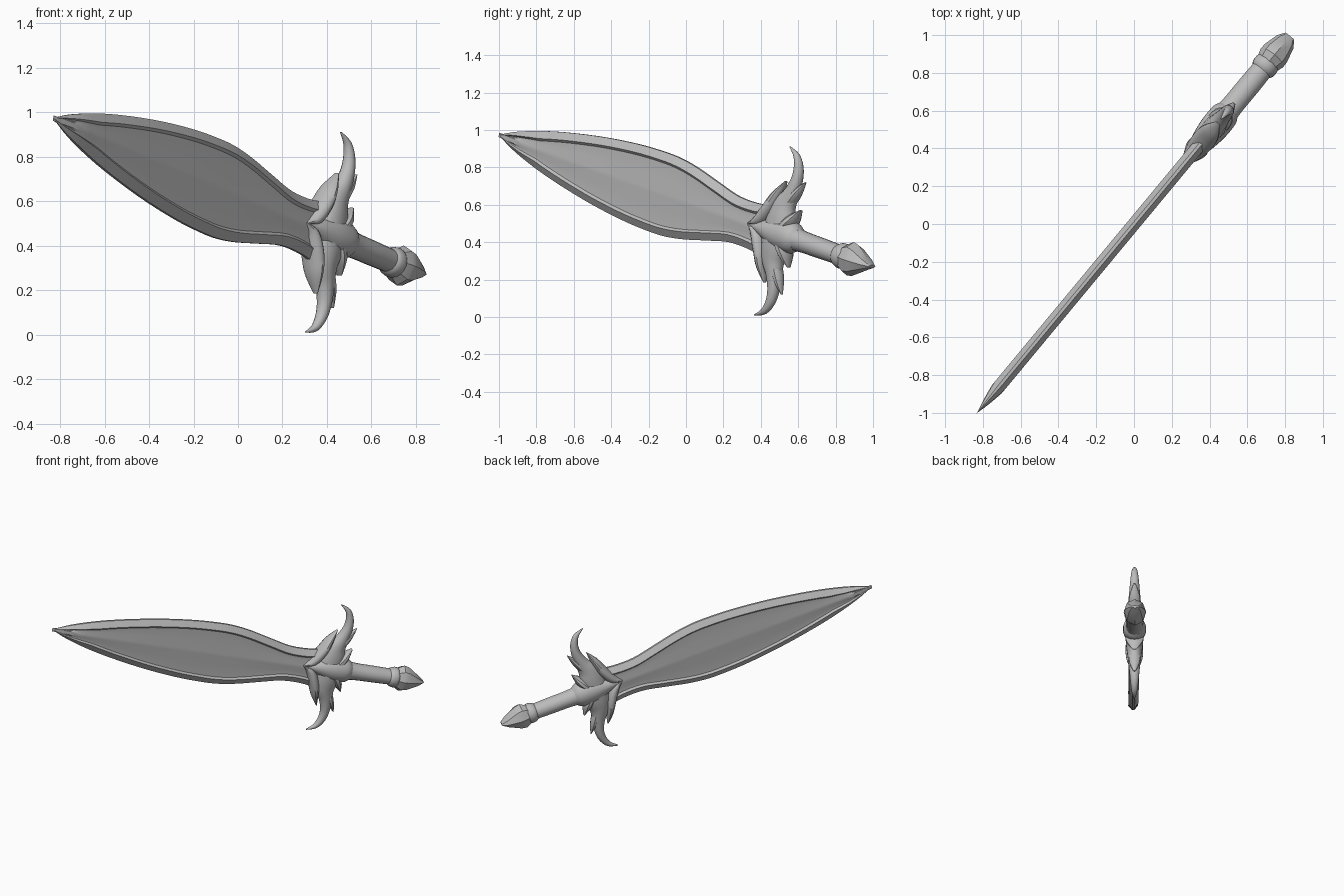
import bpy, bmesh, math
from mathutils import Matrix, Vector

cube = bpy.data.objects.get("Cube")
if cube:
    bpy.data.objects.remove(cube, do_unlink=True)

steel = bpy.data.materials.new("grey_steel")
steel.use_nodes = True
GREY = (0.5, 0.5, 0.5, 1)
steel.diffuse_color = GREY
steel.node_tree.nodes["Principled BSDF"].inputs["Base Color"].default_value = GREY

# Sword frame: u runs from point to pommel, v along the guard, w through the thickness
PLACE = (Matrix.Translation((0, 0, 0.626))
         @ Matrix.Rotation(math.radians(50.3), 4, 'Z')
         @ Matrix.Rotation(math.radians(90), 4, 'X')
         @ Matrix.Rotation(math.radians(-15.4), 4, 'Z'))


def smooth_rows(rows, steps):
    """Resample rows of numbers with a Catmull-Rom spline."""
    pts = [Vector(r) for r in rows]
    out = []
    for i in range(len(pts) - 1):
        a, b, c, d = pts[max(i - 1, 0)], pts[i], pts[i + 1], pts[min(i + 2, len(pts) - 1)]
        for s in range(steps):
            t = s / steps
            out.append(b + (c - a) * (t / 2) + (a * 2 - b * 5 + c * 4 - d) * (t * t / 2)
                       + (b * 3 - a - c * 3 + d) * (t ** 3 / 2))
    return out + [pts[-1]]


def skin(name, rings, angle=40):
    """Join rings of points into a closed, placed object."""
    bm = bmesh.new()
    loops = [[bm.verts.new(p) for p in ring] for ring in rings]
    n = len(loops[0])
    for a, b in zip(loops, loops[1:]):
        for k in range(n):
            bm.faces.new((a[k], a[(k + 1) % n], b[(k + 1) % n], b[k]))
    bm.faces.new(loops[0])
    bm.faces.new(loops[-1])
    bmesh.ops.remove_doubles(bm, verts=bm.verts, dist=0.0005)
    bmesh.ops.recalc_face_normals(bm, faces=bm.faces)
    mesh = bpy.data.meshes.new(name)
    bm.to_mesh(mesh)
    bm.free()
    mesh.transform(PLACE)
    mesh.materials.append(steel)
    mesh.shade_smooth()
    mesh.set_sharp_from_angle(angle=math.radians(angle))
    obj = bpy.data.objects.new(name, mesh)
    bpy.context.collection.objects.link(obj)


def sweep(name, rows, sides=14, steps=4, flip=1, angle=40):
    """Oval tube; each row is u, v, half width in plane, half thickness."""
    path = smooth_rows(rows, steps)
    rings = []
    for i, p in enumerate(path):
        q, r = path[max(i - 1, 0)], path[min(i + 1, len(path) - 1)]
        side = Vector((q[1] - r[1], r[0] - q[0])).normalized()
        wide, thick = max(p[2], 0.001), max(p[3], 0.001)
        ring = []
        for k in range(sides):
            a = 2 * math.pi * k / sides
            off = side * wide * math.cos(a)
            ring.append((p[0] + off.x, flip * (p[1] + off.y), thick * math.sin(a)))
        rings.append(ring)
    skin(name, rings, angle)


# Blade: leaf outline, bevelled rim, hollow faces and a low middle ridge
outline = [(-1.346, 0.001), (-1.213, 0.055), (-0.98, 0.12), (-0.67, 0.178),
           (-0.4, 0.21), (-0.2, 0.219), (-0.08, 0.215), (0.045, 0.196),
           (0.2, 0.16), (0.353, 0.127), (0.5, 0.127), (0.62, 0.15)]
blade_rings = []
for u, half in smooth_rows(outline, 4):
    t = min(1, half / 0.07)
    rim = min(0.042, half * 0.4)
    lip = min(0.055, half * 0.52)
    quarter = [(half, 0.008), (half - rim, 0.034), (half - lip, 0.022),
               (half * 0.35, 0.021), (0.012, 0.027)]
    face = quarter + [(-v, w) for v, w in reversed(quarter)]
    ring = [(u, v - 0.01, w * t) for v, w in face]
    ring += [(u, v - 0.01, -w * t) for v, w in reversed(face)]
    blade_rings.append(ring)
skin("blade", blade_rings, 28)

# Guard: horn arms, blade-side strands and small leaf tips on both sides
horn = [(0.665, -0.02, 0.1, 0.062), (0.665, 0.08, 0.088, 0.06), (0.67, 0.15, 0.07, 0.052),
        (0.695, 0.22, 0.047, 0.043), (0.714, 0.3, 0.034, 0.035), (0.71, 0.37, 0.027, 0.028),
        (0.68, 0.43, 0.018, 0.019), (0.622, 0.466, 0.003, 0.004)]
strand = [(0.47, 0, 0.006, 0.036), (0.53, 0.035, 0.033, 0.056), (0.58, 0.12, 0.036, 0.062),
          (0.61, 0.2, 0.026, 0.05), (0.644, 0.28, 0.003, 0.012)]
outer_leaf = [(0.7, 0.17, 0.025, 0.04), (0.735, 0.24, 0.025, 0.036), (0.776, 0.31, 0.003, 0.008)]
inner_leaf = [(0.7, 0.03, 0.03, 0.066), (0.742, 0.09, 0.032, 0.06), (0.784, 0.157, 0.003, 0.015)]
for label, flip in (("upper", 1), ("lower", -1)):
    sweep(label + "_guard_horn", horn, flip=flip)
    sweep(label + "_guard_strand", strand, flip=flip)
    sweep(label + "_outer_leaf", outer_leaf, sides=10, flip=flip)
    sweep(label + "_inner_leaf", inner_leaf, sides=10, flip=flip)

# Central boss tapering to a point on the blade
sweep("guard_boss", [(0.475, 0, 0.004, 0.034), (0.57, 0, 0.05, 0.06), (0.68, 0, 0.085, 0.078),
                     (0.77, 0, 0.085, 0.078), (0.81, 0, 0.062, 0.062)])

# Grip with a collar at its far end
sweep("grip", [(0.76, 0, 0.068, 0.066), (0.85, 0, 0.058, 0.06), (0.98, 0, 0.056, 0.06),
               (1.09, 0, 0.054, 0.058), (1.15, 0, 0.054, 0.058)], sides=18)
sweep("grip_collar", [(1.09, 0, 0.054, 0.056), (1.11, 0, 0.066, 0.068),
                      (1.14, 0, 0.07, 0.07), (1.16, 0, 0.056, 0.06)], sides=18)

# Faceted pommel narrowing to a chisel end
sweep("pommel", [(1.13, 0, 0.06, 0.06), (1.185, 0, 0.093, 0.077), (1.22, 0, 0.085, 0.076),
                 (1.3, 0, 0.035, 0.056), (1.34, 0, 0.008, 0.03)], sides=8, steps=1, angle=25)
